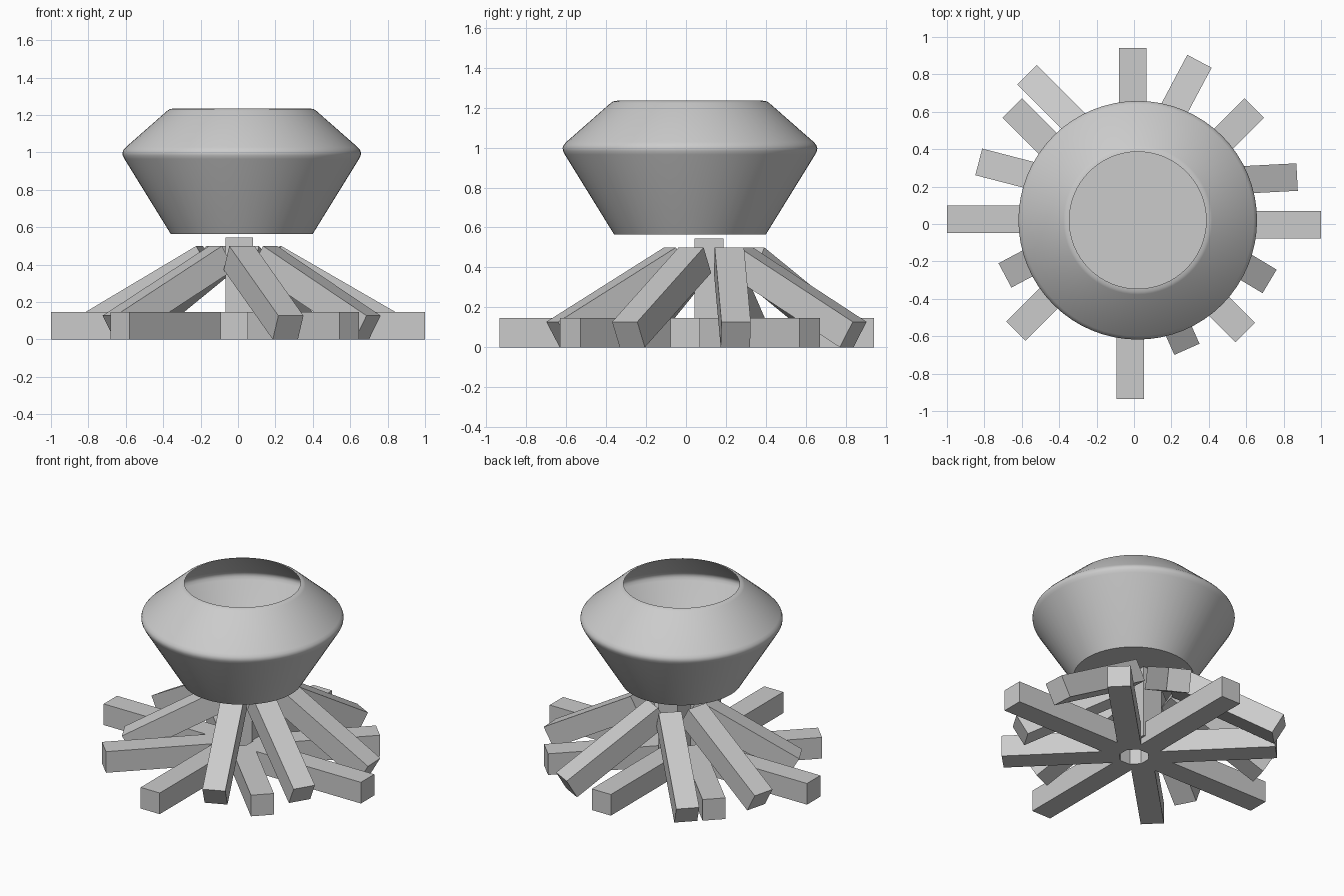
import bpy, bmesh, math
from mathutils import Matrix, Vector

if "Cube" in bpy.data.objects:
    bpy.data.objects.remove(bpy.data.objects["Cube"])

T = 0.147  # log thickness


def log(name, outer, angle, length, pitch=0.0):
    """Square log; outer = (x, y) of its outer top edge, foot resting on z = 0."""
    a, p = math.radians(angle), math.radians(pitch)
    rot = Matrix.Rotation(a, 4, 'Z') @ Matrix.Rotation(p, 4, 'Y')
    top = Vector((outer[0], outer[1], T * math.cos(p)))
    centre = top - rot @ Vector((length / 2, 0, T / 2))
    bpy.ops.mesh.primitive_cube_add(size=1)
    ob = bpy.context.object
    ob.name = name
    ob.data.transform(Matrix.Translation(centre) @ rot @ Matrix.Diagonal((length, T, T, 1)))
    return ob


# Logs lying flat on the ground in a star
flat = [((1.0, -0.004), 0), ((0.643, 0.62), 45), ((-0.008, 0.942), 90),
        ((-0.65, 0.62), 135), ((-1.0, 0.025), 180), ((-0.631, -0.572), 225),
        ((-0.021, -0.935), 270), ((0.594, -0.58), 315)]
for i, (pos, ang) in enumerate(flat):
    log(f"ground_log_{i + 1}", pos, ang, math.hypot(*pos) - 0.09)

# Logs leaning inwards
leaning = [((0.872, 0.251), 3), ((0.35, 0.87), 62), ((-0.572, 0.797), 135),
           ((-0.83, 0.332), 165.5), ((-0.69, -0.275), 208),
           ((0.283, -0.67), -66), ((0.725, -0.307), -31)]
for i, (pos, ang) in enumerate(leaning):
    log(f"leaning_log_{i + 1}", pos, ang, 0.745, 30)

# Upright log in the middle
bpy.ops.mesh.primitive_cube_add(size=1)
post = bpy.context.object
post.name = "upright_log"
post.data.transform(Matrix.Translation((0.006, 0.115, 0.295)) @ Matrix.Diagonal((T, T, 0.5, 1)))

# Open thin-walled pot: spun profile with a rounded belly and lip
profile = [(0, 0.565), (0.38, 0.565), (0.627, 0.965), (0.636, 0.983), (0.638, 0.998),
           (0.633, 1.013), (0.62, 1.028), (0.397, 1.224), (0.384, 1.232), (0.366, 1.235)]
bm = bmesh.new()
verts = [bm.verts.new((r, 0, z)) for r, z in profile]
edges = [bm.edges.new(e) for e in zip(verts, verts[1:])]
bmesh.ops.spin(bm, geom=verts + edges, axis=(0, 0, 1), cent=(0, 0, 0),
               angle=math.tau, steps=64, use_duplicate=False)
bmesh.ops.remove_doubles(bm, verts=bm.verts, dist=0.0005)
bmesh.ops.recalc_face_normals(bm, faces=bm.faces)
floor = min(bm.faces, key=lambda f: f.calc_center_median().z)
if floor.normal.z > 0:
    bmesh.ops.reverse_faces(bm, faces=bm.faces)
bmesh.ops.translate(bm, verts=bm.verts, vec=(0.02, 0.02, 0))
mesh = bpy.data.meshes.new("pot")
bm.to_mesh(mesh)
bm.free()
pot = bpy.data.objects.new("pot", mesh)
bpy.context.collection.objects.link(pot)
bpy.ops.object.select_all(action='DESELECT')
pot.select_set(True)
bpy.context.view_layer.objects.active = pot
bpy.ops.object.shade_smooth_by_angle(angle=math.radians(40))
